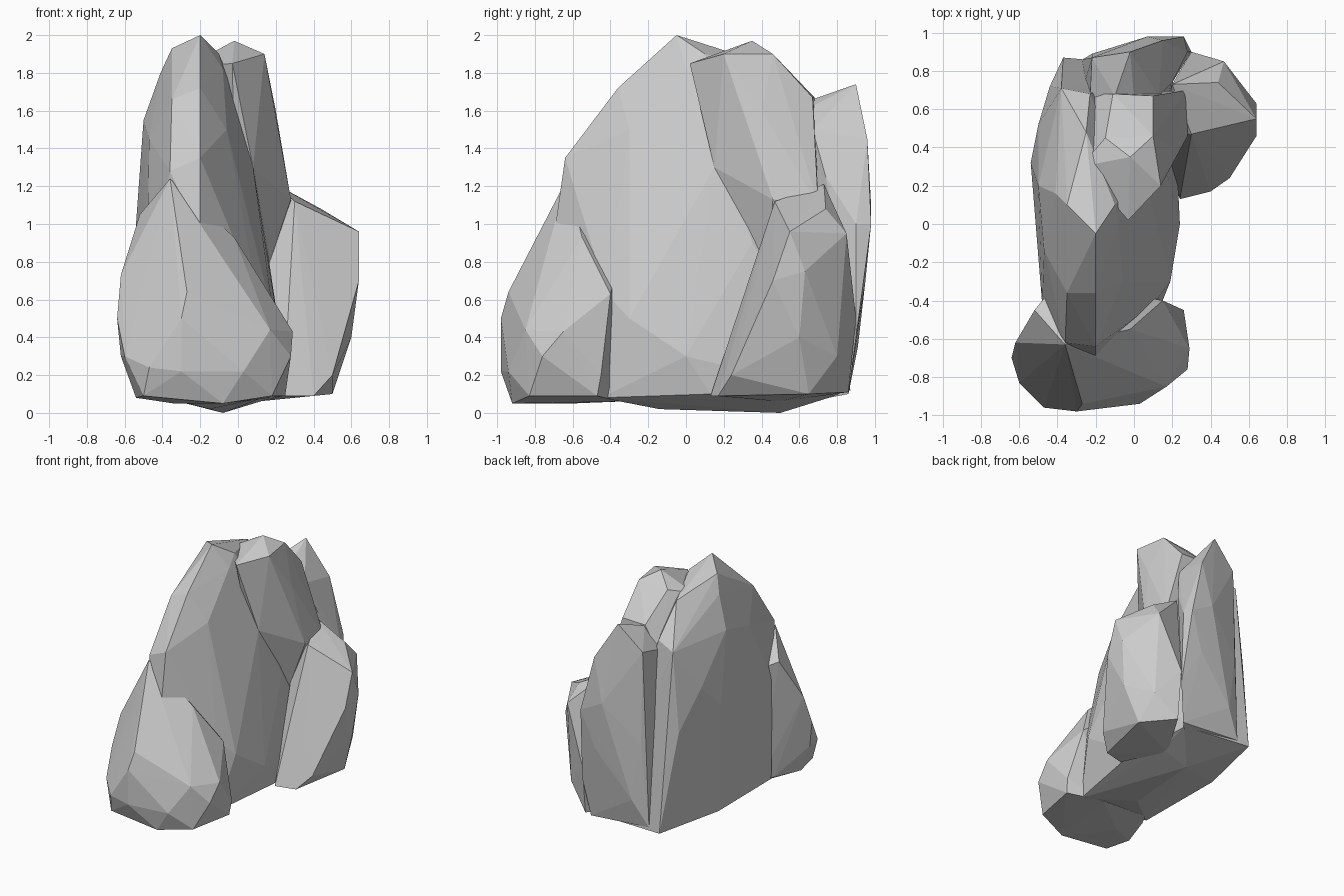
import bpy, bmesh


def rock(name, points):
    """Flat-faceted boulder: the convex hull of its corner points."""
    bm = bmesh.new()
    for p in points:
        bm.verts.new(p)
    res = bmesh.ops.convex_hull(bm, input=bm.verts[:])
    junk = [g for g in set(res["geom_interior"] + res["geom_unused"])
            if isinstance(g, bmesh.types.BMVert)]
    bmesh.ops.delete(bm, geom=junk, context='VERTS')
    bmesh.ops.recalc_face_normals(bm, faces=bm.faces[:])
    me = bpy.data.meshes.new(name)
    bm.to_mesh(me)
    bm.free()
    ob = bpy.data.objects.new(name, me)
    bpy.context.collection.objects.link(ob)
    return ob


# Tall main spine: summit, front rib, left wall, right wall, underside
rock("main_spine", [
    (-.2, -.05, 2), (-.35, .1, 1.93), (-.1, .1, 1.9), (-.08, 0, 1.82), (-.41, .16, 1.8),
    (-.33, .31, 1.83), (-.25, .48, 1.83), (-.38, .71, 1.53), (-.23, .68, 1.58),
    (-.2, -.36, 1.72), (-.35, -.36, 1.66), (-.36, -.62, 1.28), (-.2, -.64, 1.35),
    (-.2, -.7, .93), (-.06, -.3, 1.5), (-.05, -.53, .95), (.1, -.42, .63),
    (-.5, .2, 1.55), (-.47, -.14, 1.45), (-.5, -.05, 1.15), (-.54, .32, 1), (-.5, .52, 1.2),
    (-.44, .72, .9), (-.38, .81, .6), (-.48, -.42, .9),
    (-.02, .17, 1.7), (.08, .15, 1.3), (.15, .35, .9),
    (.24, 0, .3), (.22, .13, .1), (.13, -.45, .08), (.19, -.3, .5),
    (-.47, -.42, .1), (-.5, .3, .12), (-.37, .87, .12), (-.08, .5, 0),
    (-.15, -.14, .02), (.15, .5, .07), (.2, .82, .1)])

# Low bulging lobe at the front, running back into the spine
rock("front_lobe", [
    (-.54, -.7, .08), (-.62, -.7, .3), (-.64, -.7, .5), (-.62, -.62, .73), (-.52, -.45, 1.05),
    (-.36, -.63, 1.24), (-.2, -.71, .93), (-.27, -.94, .64), (-.47, -.96, .24),
    (-.3, -.98, .22), (-.3, -.98, .5), (.03, -.94, .22), (-.08, -.92, .05),
    (-.02, -.55, .93), (.17, -.85, .44), (.28, -.76, .3), (.29, -.65, .43), (.26, -.45, .2),
    (.15, -.4, .63), (.25, -.47, .09), (.18, -.83, .09), (-.5, -.91, .09),
    (-.47, -.46, .1), (-.34, -.6, .05), (-.6, -.83, .3),
    (0, -.35, .06), (-.4, -.35, .08), (-.4, -.3, 1)])

# Second summit behind and to the right, overhanging the right wall
rock("second_peak", [
    (-.02, .35, 1.97), (-.03, .02, 1.85), (.14, .2, 1.9), (.1, .46, 1.9),
    (-.11, .68, 1.67), (.1, .67, 1.67), (.14, .67, 1.5), (.2, .4, 1.6), (.28, .46, 1.13),
    (.08, .15, 1.3), (.15, .37, .93), (.28, .7, 1.1), (-.15, .45, 1.88), (-.28, .3, 1.83),
    (-.27, .68, 1.4), (0, .65, .3), (0, .4, .3)])

# Narrow blade standing at the back
rock("back_blade", [
    (-.02, .9, 1.74), (-.1, .67, 1.66), (0, .66, 1.62), (.13, .67, 1.5), (.2, .74, 1.25),
    (-.22, .87, 1.55), (-.23, .66, 1.5), (.15, .96, 1.45), (.26, .98, 1), (.07, .98, 1.1),
    (-.22, .89, .8), (.28, .9, 1), (.3, .9, .4), (-.15, .91, .35), (-.27, .86, .14),
    (.15, .95, .7), (.25, .86, .1), (0, .6, .05), (-.3, .6, .2)])

# Shorter boulder leaning on the right
rock("side_boulder", [
    (.2, .73, 1.21), (.44, .74, 1.08), (.64, .55, .96), (.3, .47, 1.12), (.24, .13, .09),
    (.4, .17, .09), (.5, .24, .2), (.64, .46, .7), (.64, .63, .75), (.6, .6, .4),
    (.47, .8, .3), (.5, .65, .1), (.3, .86, .11), (.47, .85, .95), (.15, .5, .95),
    (.3, .9, .5), (.45, .45, .1), (.1, .5, .06)])
